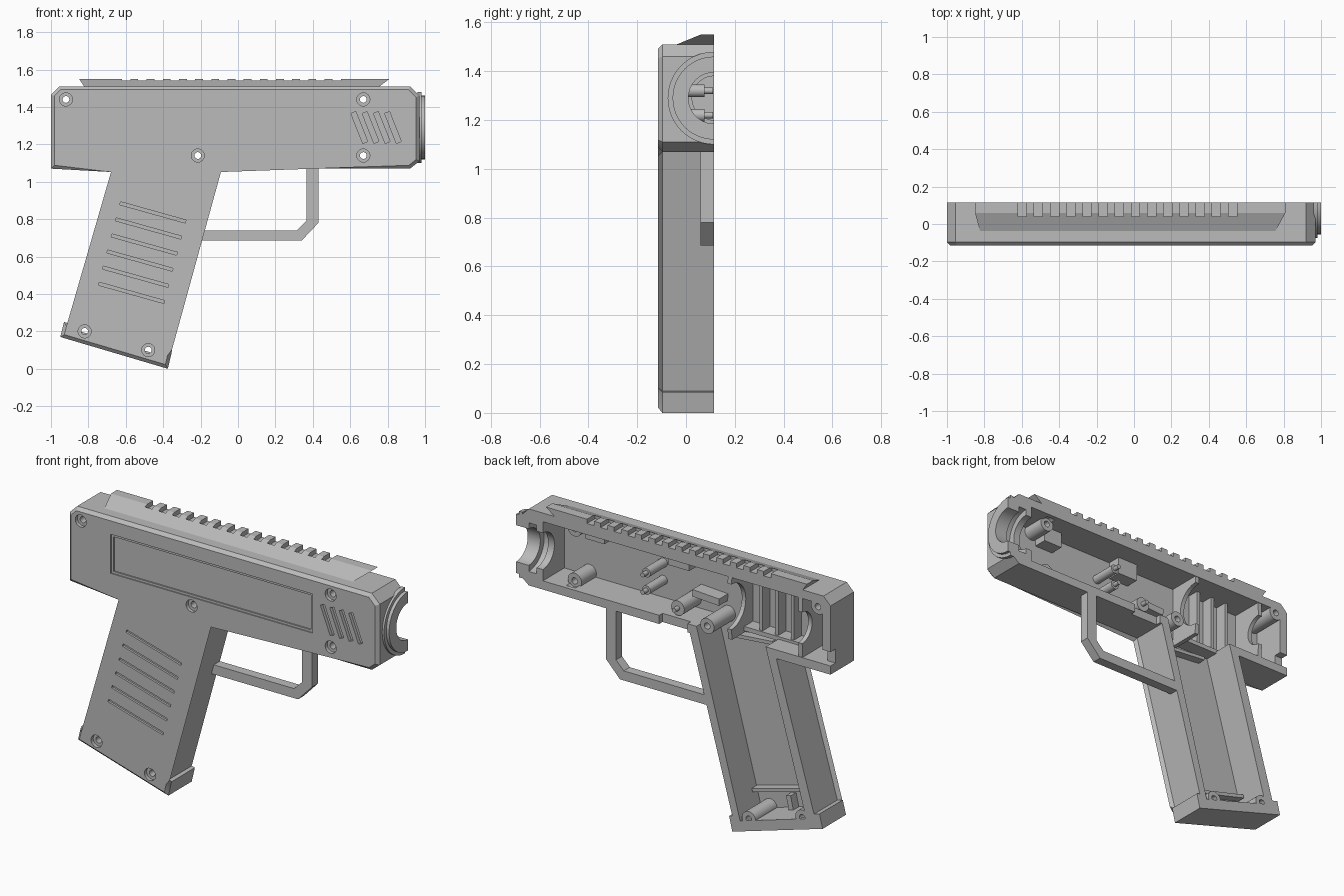
import bpy, bmesh, math

if "Cube" in bpy.data.objects:
    bpy.data.objects.remove(bpy.data.objects["Cube"])

FRONT, SEAM, FLOOR = -0.115, 0.115, -0.08   # outer skin, open side, inner floor (y)
AXIS_Z = 1.29                               # height of the barrel axis

grey = bpy.data.materials.new("plain grey")
grey.use_nodes = True
grey.diffuse_color = (0.5, 0.5, 0.5, 1)
grey.node_tree.nodes["Principled BSDF"].inputs["Base Color"].default_value = (0.5, 0.5, 0.5, 1)


def prism(name, polys, lo, hi, axis="y", chamfer=0):
    """Extrude one or more outlines along an axis, optionally chamfering the low end."""
    bm = bmesh.new()
    for poly in polys:
        rings = []
        for d in (lo, hi):
            rings.append([bm.verts.new((u, d, v) if axis == "y" else (d, u, v)) for u, v in poly])
        low = bm.faces.new(rings[0])
        bm.faces.new(rings[1][::-1])
        n = len(poly)
        for i in range(n):
            j = (i + 1) % n
            bm.faces.new((rings[0][j], rings[0][i], rings[1][i], rings[1][j]))
        if chamfer:
            bmesh.ops.bevel(bm, geom=list(low.edges), offset=chamfer, segments=1,
                            profile=0.5, affect="EDGES")
    bmesh.ops.recalc_face_normals(bm, faces=bm.faces)
    mesh = bpy.data.meshes.new(name)
    bm.to_mesh(mesh)
    bm.free()
    mesh.materials.append(grey)
    obj = bpy.data.objects.new(name, mesh)
    bpy.context.collection.objects.link(obj)
    return obj


def select(obj):
    bpy.ops.object.select_all(action="DESELECT")
    obj.select_set(True)
    bpy.context.view_layer.objects.active = obj


def cut(target, cutter):
    mod = target.modifiers.new("cut", "BOOLEAN")
    mod.operation, mod.solver, mod.object = "DIFFERENCE", "EXACT", cutter
    select(target)
    bpy.ops.object.modifier_apply(modifier=mod.name)
    bpy.data.objects.remove(cutter)


def smooth(obj):
    select(obj)
    bpy.ops.object.shade_smooth_by_angle(angle=math.radians(30))


def rect(u0, u1, v0, v1):
    return [(u0, v0), (u1, v0), (u1, v1), (u0, v1)]


def circle(u, v, r, n=24):
    return [(u + r * math.cos(2 * math.pi * i / n), v + r * math.sin(2 * math.pi * i / n))
            for i in range(n)]


def half_arc(r, n=24):
    """Half circle round the barrel axis, from bottom to top, bulging to the front."""
    return [(SEAM - r * math.sin(math.pi * i / n), AXIS_Z - r * math.cos(math.pi * i / n))
            for i in range(n + 1)]


def bar(p, q, w):
    """Thin rectangle from p to q."""
    dx, dz = q[0] - p[0], q[1] - p[1]
    k = w / 2 / math.hypot(dx, dz)
    nx, nz = -dz * k, dx * k
    return [(p[0] + nx, p[1] + nz), (p[0] - nx, p[1] - nz),
            (q[0] - nx, q[1] - nz), (q[0] + nx, q[1] + nz)]


# Half shell: body, raked grip and foot in one outline
outline = [(-1, 1.07), (-1, 1.465), (-0.955, 1.51), (0.92, 1.51), (0.97, 1.46),
           (0.97, 1.11), (0.92, 1.07), (-0.105, 1.07), (-0.375, 0.09), (-0.355, 0.085),
           (-0.375, 0.0), (-0.95, 0.17), (-0.93, 0.25), (-0.895, 0.24), (-0.655, 1.07)]
shell = prism("half_shell", [outline], FRONT, SEAM, chamfer=0.018)
cavity = [(-0.95, 1.12), (-0.95, 1.46), (0.83, 1.46), (0.83, 1.12), (-0.147, 1.12),
          (-0.425, 0.075), (-0.845, 0.2), (-0.587, 1.12)]
cut(shell, prism("cavity", [cavity], FLOOR, 0.3))

# Barrel bore with a retaining groove
cut(shell, prism("bore", [circle(SEAM, AXIS_Z, 0.105, 48)], 0.75, 1.1, "x"))
cut(shell, prism("groove", [circle(SEAM, AXIS_Z, 0.14, 48)], 0.87, 0.92, "x"))

# Screw holes, trigger slot and rear latch notch
screws = [(-0.92, 1.44, SEAM), (0.67, 1.44, 0.055), (0.67, 1.14, 0.055),
          (-0.215, 1.14, SEAM), (-0.82, 0.2, SEAM), (-0.48, 0.1, SEAM)]
cut(shell, prism("holes", [circle(x, z, 0.035) for x, z, _ in screws], -0.2, 0.09))
cut(shell, prism("trigger_slot", [rect(-0.09, 0.09, 1.0, 1.2)], 0.085, 0.3))
cut(shell, prism("latch_notch", [rect(-1.1, -0.9, 1.12, 1.2)], 0.07, 0.3))

# Recessed side panel with a stepped lip
cut(shell, prism("panel_lip", [rect(-0.73, 0.555, 1.19, 1.415)], -0.2, FRONT + 0.006))
cut(shell, prism("panel", [rect(-0.715, 0.54, 1.203, 1.402)], -0.2, FRONT + 0.014))

# Slanted vents and grip grooves
vents = [bar((0.617 + 0.06 * i, 1.37), (0.68 + 0.06 * i, 1.21), 0.028) for i in range(4)]
cut(shell, prism("vents", vents, -0.2, FRONT + 0.02))
grooves = [bar((-0.63 - 0.023 * i, 0.885 - 0.086 * i), (-0.28 - 0.023 * i, 0.787 - 0.086 * i), 0.016)
           for i in range(6)]
cut(shell, prism("grooves", grooves, -0.2, FRONT + 0.012))
smooth(shell)

# Muzzle flange rings
for name, r, x0, x1 in (("muzzle_base", 0.19, 0.96, 0.982), ("muzzle_ring", 0.17, 0.96, 1.0)):
    smooth(prism(name, [half_arc(r) + half_arc(0.105)[::-1]], x0, x1, "x"))

# Top rail with overhanging ends and cross slots
rail = prism("top_rail", [[(-0.05, 1.505), (SEAM, 1.505), (SEAM, 1.55), (0.06, 1.55)]],
             -0.85, 0.81, "x")
for v in rail.data.vertices:
    if v.co.z < 1.52:
        v.co.x = -0.82 if v.co.x < 0 else 0.75
slots = [rect(-0.62 + 0.0865 * i, -0.575 + 0.0865 * i, 1.525, 1.6) for i in range(14)]
cut(rail, prism("rail_slots", slots, 0.04, 0.3))

# Trigger guard
guard = [(0.43, 1.08), (0.43, 0.78), (0.34, 0.685), (-0.225, 0.685), (-0.21, 0.74),
         (0.315, 0.74), (0.365, 0.79), (0.365, 1.08)]
prism("trigger_guard", [guard], 0.06, SEAM)

# Hollow screw posts
for i, (x, z, top) in enumerate(screws):
    post = prism(f"screw_post_{i + 1}", [circle(x, z, 0.044)], FLOOR - 0.015, top)
    cut(post, prism("post_hole", [circle(x, z, 0.018)], -0.3, 0.3))
    smooth(post)

# Stepped locating pins
for i, (x, z, r) in enumerate([(0.2, 1.32, 0.026), (0.2, 1.22, 0.026), (0.0, 1.17, 0.042)]):
    smooth(prism(f"pin_base_{i + 1}", [circle(x, z, r)], FLOOR - 0.01, 0.075))
    smooth(prism(f"pin_tip_{i + 1}", [circle(x, z, 0.013)], 0.07, 0.11))

# Inner bulkheads with round cut-outs
for name, x, r in (("middle_bulkhead", -0.37, 0.13), ("rear_bulkhead", -0.82, 0.09)):
    saddle = [(-0.09, 1.1), (SEAM - 0.005, 1.1)] + half_arc(r) + [(SEAM - 0.005, 1.48), (-0.09, 1.48)]
    prism(name, [saddle], x, x + 0.025, "x")

# Stiffening ribs and blocks on the inner floor
ribs = [rect(x, x + 0.02, 1.13, 1.46) for x in (-0.48, -0.58, -0.68)]
prism("compartment_ribs", ribs, FLOOR - 0.01, -0.01)
prism("compartment_floor", [rect(-0.82, -0.36, 1.11, 1.135)], FLOOR - 0.01, 0.0)
blocks = [rect(-0.02, 0.11, 1.36, 1.47), rect(0.52, 0.64, 1.37, 1.47),
          bar((-0.21, 1.23), (-0.04, 1.24), 0.04)]
prism("floor_blocks", blocks, FLOOR - 0.01, 0.0)
grip_ribs = [bar((-0.81, 0.3), (-0.4, 0.19), 0.02), bar((-0.53, 1.07), (-0.3, 1.05), 0.02),
             bar((-0.63, 0.22), (-0.65, 0.13), 0.03)]
prism("grip_ribs", grip_ribs, FLOOR - 0.01, -0.03)
